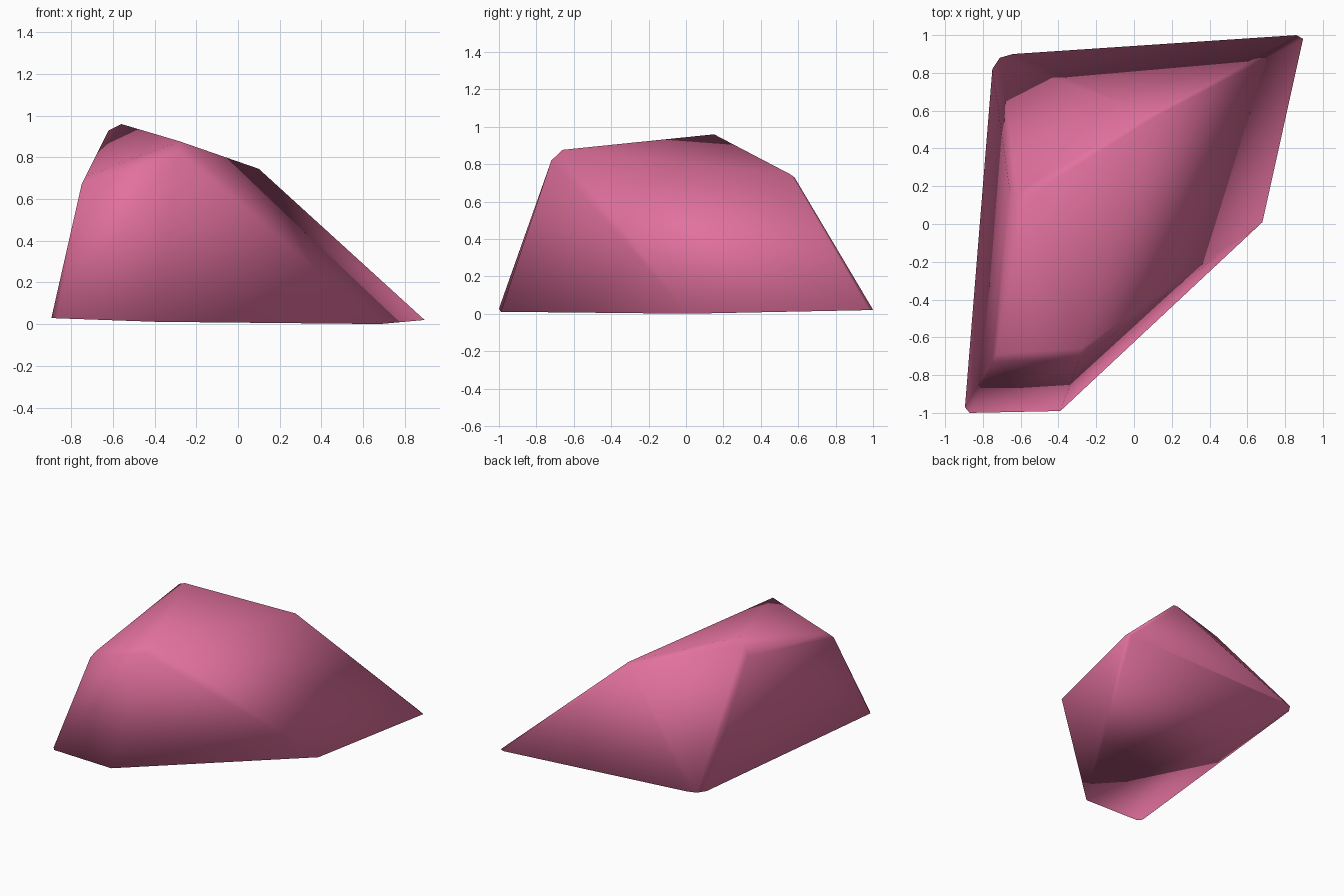
import bpy
import bmesh

cube = bpy.data.objects.get("Cube")
if cube:
    bpy.data.objects.remove(cube, do_unlink=True)


def make_material(name, colour):
    mat = bpy.data.materials.new(name)
    mat.use_nodes = True
    mat.diffuse_color = colour
    bsdf = next(n for n in mat.node_tree.nodes if n.type == "BSDF_PRINCIPLED")
    bsdf.inputs["Base Color"].default_value = colour
    bsdf.inputs["Roughness"].default_value = 0.8
    return mat


def base_height(x, y):
    # the underside is one slightly tilted plane
    return max(0.0, 0.025 - 0.036 * x + 0.028 * y)


# Footprint corners, chamfered where the rock is blunt
footprint = [
    (-0.895, -0.97), (-0.87, -1.0),
    (-0.39, -0.99),
    (0.68, 0.01),
    (0.895, 0.98), (0.86, 1.0),
    (-0.64, 0.90), (-0.71, 0.88), (-0.75, 0.82),
]

# Crown corners: front shoulder, peak and rear shoulder
crown = [
    (-0.75, -0.73, 0.67), (-0.73, -0.69, 0.71),
    (-0.29, -0.72, 0.82), (-0.28, -0.66, 0.877),
    (-0.56, 0.15, 0.96), (-0.62, 0.17, 0.93), (-0.66, 0.19, 0.85),
    (0.10, 0.56, 0.745), (0.08, 0.58, 0.73),
]

# Rock body: convex hull over the corners
bm = bmesh.new()
for x, y in footprint:
    bm.verts.new((x, y, base_height(x, y)))
for point in crown:
    bm.verts.new(point)
bmesh.ops.convex_hull(bm, input=bm.verts[:])
loose = [v for v in bm.verts if not v.link_faces]
bmesh.ops.delete(bm, geom=loose, context="VERTS")
bmesh.ops.dissolve_limit(bm, angle_limit=0.03, verts=bm.verts[:], edges=bm.edges[:])
bmesh.ops.recalc_face_normals(bm, faces=bm.faces[:])
for face in bm.faces:
    face.smooth = True

mesh = bpy.data.meshes.new("rock")
bm.to_mesh(mesh)
bm.free()
mesh.materials.append(make_material("rose_pink", (0.76, 0.165, 0.34, 1.0)))
rock = bpy.data.objects.new("rock", mesh)
bpy.context.collection.objects.link(rock)
